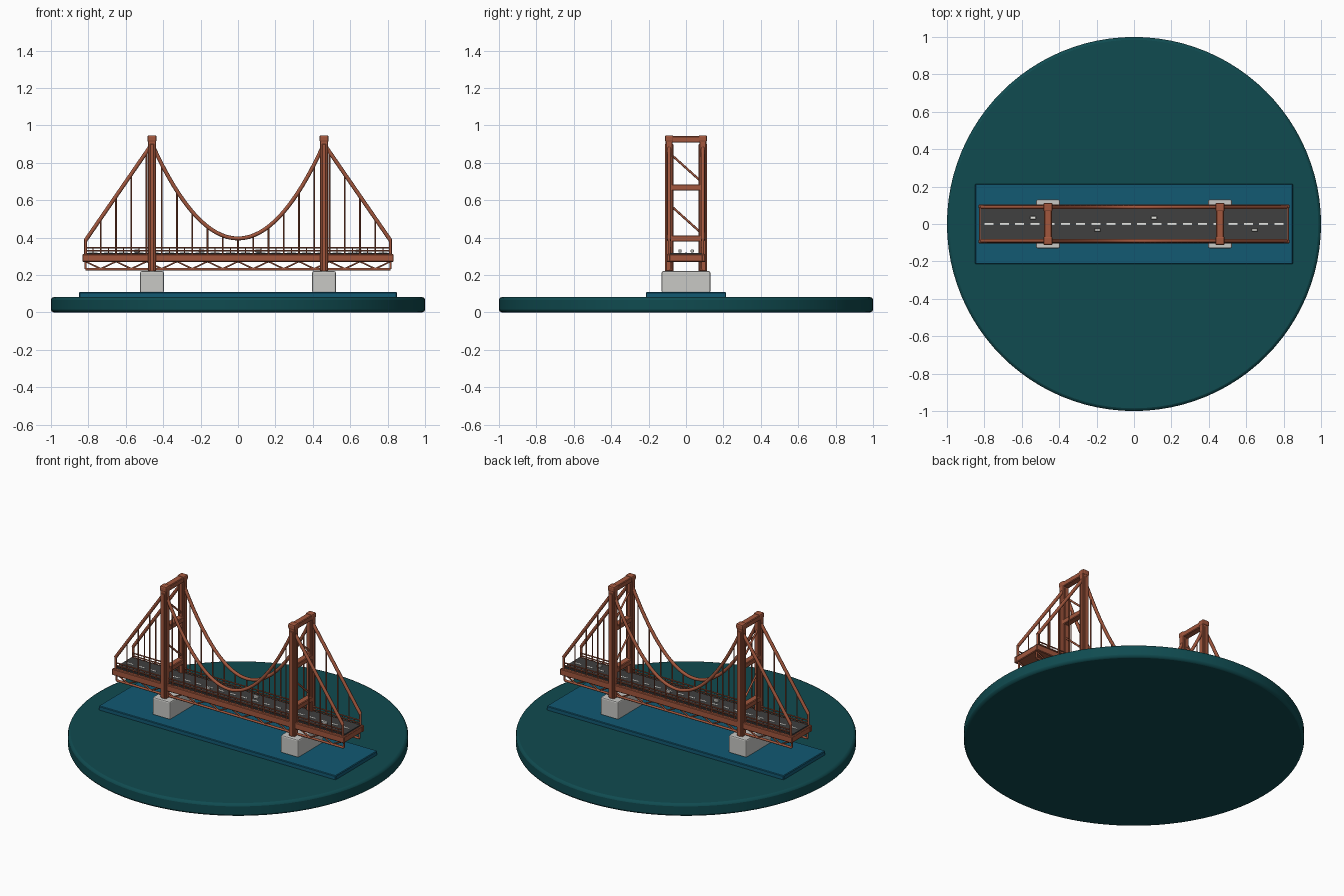
import bpy
from math import pi
from mathutils import Vector

if "Cube" in bpy.data.objects:
    bpy.data.objects.remove(bpy.data.objects["Cube"], do_unlink=True)


def material(name, rgb):
    m = bpy.data.materials.new(name)
    m.use_nodes = True
    m.diffuse_color = (*rgb, 1)
    bsdf = m.node_tree.nodes["Principled BSDF"]
    bsdf.inputs["Base Color"].default_value = (*rgb, 1)
    bsdf.inputs["Roughness"].default_value = 0.6
    return m


STEEL = material("rust orange steel", (0.36, 0.095, 0.047))
SEA = material("deep teal", (0.005, 0.07, 0.08))
WATER = material("channel blue", (0.006, 0.1, 0.17))
STONE = material("pale concrete", (0.58, 0.58, 0.56))
ROAD = material("asphalt", (0.05, 0.05, 0.05))
PAINT = material("white paint", (0.8, 0.8, 0.76))


def finish(obj, name, mat, bevel=0, segments=1):
    obj.name = name
    obj.data.materials.append(mat)
    if bevel:
        mod = obj.modifiers.new("Bevel", "BEVEL")
        mod.width = bevel
        mod.segments = segments
        mod.limit_method = "ANGLE"
    return obj


def box(name, centre, size, mat, bevel=0, segments=1):
    bpy.ops.mesh.primitive_cube_add(size=1, location=centre)
    obj = bpy.context.object
    obj.scale = size
    bpy.ops.object.transform_apply(location=False, rotation=False, scale=True)
    return finish(obj, name, mat, bevel, segments)


def tubes(name, paths, radius, mat=STEEL, sides=2):
    """One curve object holding round bars along the given paths."""
    cu = bpy.data.curves.new(name, "CURVE")
    cu.dimensions = "3D"
    cu.bevel_depth = radius
    cu.bevel_resolution = sides
    cu.use_fill_caps = True
    for path in paths:
        sp = cu.splines.new("POLY")
        sp.points.add(len(path) - 1)
        for p, co in zip(sp.points, path):
            p.co = (*co, 1)
    obj = bpy.data.objects.new(name, cu)
    bpy.context.collection.objects.link(obj)
    cu.materials.append(mat)
    return obj


PANEL = 0.0815
HALF = 10 * PANEL
TOWER_X = 0.46
SIDE_Y = 0.09
TRUSS_Y = 0.08
DECK_TOP = 0.31


def cable_z(x):
    """Height of the suspension cable: sagging mid span, straight side spans."""
    a = abs(x)
    if a <= TOWER_X:
        return 0.395 + 0.505 * (a / TOWER_X) ** 2
    return 0.9 - (a - TOWER_X) / (HALF - TOWER_X) * 0.515


# Base disc and water channel
bpy.ops.mesh.primitive_cylinder_add(vertices=96, radius=1, depth=0.082, location=(0, 0, 0.041))
base = finish(bpy.context.object, "base_disc", SEA, 0.015, 2)
bpy.ops.object.shade_smooth_by_angle(angle=pi / 9)
box("water_channel", (0, 0, 0.093), (1.7, 0.43, 0.03), WATER, 0.004)

# Deck, kerbs and road surface
box("deck", (0, 0, 0.29), (1.66, 0.2, 0.04), STEEL, 0.004)
for side in (-1, 1):
    box("deck_edge_beam", (0, side * 0.094, 0.291), (1.665, 0.02, 0.042), STEEL, 0.004)
box("road", (0, 0, 0.313), (1.64, 0.164, 0.01), ROAD)
for i in range(-10, 10):
    box("lane_dash", ((i + 0.5) * PANEL, 0, 0.3185), (0.048, 0.009, 0.003), PAINT)

# Small cars
for x, y in ((-0.54, 0.033), (0.107, 0.033), (-0.195, -0.032), (0.645, -0.032)):
    box("car", (x, y, 0.328), (0.032, 0.018, 0.016), PAINT, 0.003)

# Towers on their piers
for tx in (-TOWER_X, TOWER_X):
    box("pier", (tx, 0, 0.162), (0.127, 0.26, 0.116), STONE, 0.008, 2)
    for side in (-1, 1):
        y = side * SIDE_Y
        box("tower_leg", (tx, y, 0.58), (0.044, 0.038, 0.72), STEEL, 0.004)
        box("tower_leg_rib", (tx, y, 0.56), (0.022, 0.044, 0.68), STEEL, 0.002)
        box("tower_cap", (tx, y, 0.929), (0.05, 0.046, 0.036), STEEL, 0.009, 2)
    for z in (0.395, 0.668, 0.925):
        box("tower_crossbeam", (tx, 0, z), (0.042, 0.16, 0.034), STEEL, 0.004)
    tubes("tower_brace", [[(tx, -0.075, z + 0.135), (tx, 0.075, z)] for z in (0.705, 0.43)], 0.006)

# Cables, hangers, railings and trusses along each side
steps = 32
for side in (-1, 1):
    y = side * SIDE_Y
    xs = [TOWER_X * (2 * i / steps - 1) for i in range(steps + 1)]
    tubes("main_cable", [[(x, y, cable_z(x)) for x in xs]], 0.0105)
    tubes("side_cables", [[(s * x, y, cable_z(x)) for x in (TOWER_X, HALF)] for s in (-1, 1)], 0.0105)
    nodes = [i * PANEL for i in range(-10, 11)]
    tubes("hangers", [[(x, y, 0.3), (x, y, cable_z(x))] for x in nodes], 0.0045, sides=1)
    tubes("cable_end_posts", [[(s * HALF, y, 0.3), (s * HALF, y, 0.39)] for s in (-1, 1)], 0.0075)

    ry = side * 0.083
    tubes("railing", [[(-HALF, ry, z), (HALF, ry, z)] for z in (0.346, 0.329)], 0.004, sides=1)
    tubes("railing_posts", [[(i * PANEL / 2, ry, DECK_TOP), (i * PANEL / 2, ry, 0.346)]
                            for i in range(-20, 21)], 0.003, sides=1)

    ty = side * TRUSS_Y
    tubes("truss_chord", [[(-HALF, ty, 0.231), (HALF, ty, 0.231)]], 0.0075)
    for i in range(-10, 10):
        low, high = (0.272, 0.233) if i % 2 == 0 else (0.233, 0.272)
        tubes("truss_diagonal", [[(i * PANEL, ty, low), ((i + 1) * PANEL, ty, high)]], 0.005, sides=1)
    tubes("truss_end_posts", [[(s * HALF, ty, 0.231), (s * HALF, ty, 0.275)] for s in (-1, 1)], 0.006)
